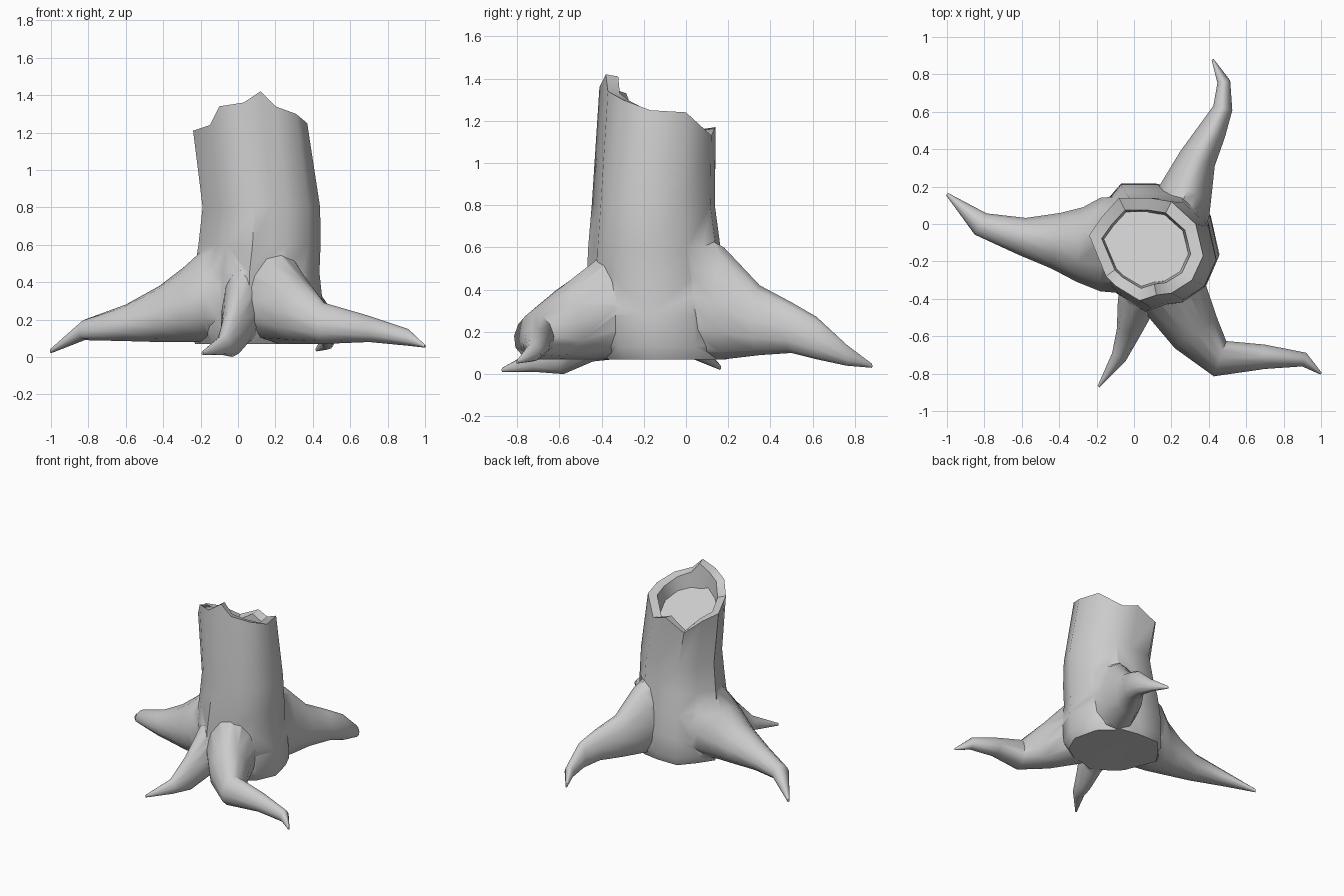
import bpy, bmesh, math
from mathutils import Vector

if "Cube" in bpy.data.objects:
    bpy.data.objects.remove(bpy.data.objects["Cube"])

# Jagged broken rim: x, y, z around the trunk
RIM = [(.37, -.17, 1.25), (.33, 0, 1.24), (.2, .12, 1.13), (.08, .14, 1.17),
       (-.08, .14, 1.09), (-.17, .04, 1.17), (-.24, -.06, 1.21), (-.15, -.28, 1.24),
       (-.1, -.33, 1.34), (.03, -.41, 1.36), (.12, -.38, 1.42), (.2, -.37, 1.34), (.31, -.3, 1.3)]
RIM_C = Vector((.065, -.135))
# Trunk levels: z, centre x, centre y, scale x, scale y
LEVELS = [(.07, .1, -.11, 1.08, 1.1), (.13, .1, -.12, 1.17, 1.22), (.28, .1, -.13, 1.16, 1.24),
          (.45, .1, -.14, 1.1, 1.2), (.6, .115, -.15, 1.07, 1.14), (.8, .125, -.155, 1.03, 1.06)]
# Roots: x, y, half width, bottom z, top z
ROOTS = {
    "left_root": [(.05, -.11, .27, .08, .74), (-.18, -.11, .25, .08, .58), (-.29, -.11, .2, .08, .48),
                  (-.42, -.09, .15, .08, .38), (-.6, -.065, .1, .085, .28), (-.82, .0, .065, .09, .2),
                  (-1, .16, .008, .02, .045)],
    "back_root": [(.2, -.08, .19, .07, .74), (.28, .18, .14, .07, .6), (.34, .35, .1, .09, .42),
                  (.42, .5, .075, .1, .34), (.475, .62, .052, .07, .27), (.48, .76, .035, .04, .14),
                  (.42, .88, .006, .03, .05)],
    "front_right_root": [(.17, -.2, .2, .08, .7), (.22, -.4, .18, .07, .56), (.33, -.58, .14, .07, .42),
                         (.46, -.72, .1, .07, .29), (.7, -.71, .065, .08, .22), (.91, -.725, .038, .06, .15),
                         (1, -.8, .006, .05, .065)],
    "front_left_root": [(.06, -.25, .13, .08, .62), (.01, -.44, .1, .06, .46), (-.03, -.58, .065, .0, .27),
                        (-.08, -.71, .042, .01, .12), (-.19, -.87, .006, .01, .03)],
}


def loft(name, rings):
    """Closed skin through rings of equal point count, capped at both ends."""
    bm = bmesh.new()
    loops = [[bm.verts.new(p) for p in r] for r in rings]
    n = len(loops[0])
    for a, b in zip(loops, loops[1:]):
        for i in range(n):
            j = (i + 1) % n
            bm.faces.new((a[i], a[j], b[j], b[i]))
    bm.faces.new(loops[0][::-1])
    bm.faces.new(loops[-1])
    bmesh.ops.recalc_face_normals(bm, faces=bm.faces)
    me = bpy.data.meshes.new(name)
    bm.to_mesh(me)
    bm.free()
    ob = bpy.data.objects.new(name, me)
    bpy.context.collection.objects.link(ob)
    return ob


def trunk_rings():
    d = [Vector((x, y)) - RIM_C for x, y, z in RIM]
    rings = [[(cx + v.x * sx, cy + v.y * sy, z) for v in d] for z, cx, cy, sx, sy in LEVELS]
    rings.append(RIM)
    # Rim thickness, then the sloping floor of the hollow
    rings.append([(RIM_C.x + v.x * .78, RIM_C.y + v.y * .76, p[2] - .01) for v, p in zip(d, RIM)])
    rings.append([(RIM_C.x + v.x * .74, RIM_C.y + v.y * .72, 1.12 - .4 * v.y) for v in d])
    return rings


def root_rings(path, sides=12):
    rings = []
    for k, (x, y, w, lo, hi) in enumerate(path):
        a, b = path[max(k - 1, 0)], path[min(k + 1, len(path) - 1)]
        side = Vector((a[1] - b[1], b[0] - a[0])).normalized()
        ring = []
        for i in range(sides):
            t = 2 * math.pi * i / sides
            u = w * math.cos(t) * (1 - .15 * math.sin(t))   # wider near the ground
            ring.append((x + side.x * u, y + side.y * u, (lo + hi) / 2 + (hi - lo) / 2 * math.sin(t)))
        rings.append(ring)
    return rings


# Hollow trunk with the roots fused on
stump = loft("tree_stump", trunk_rings())
bpy.context.view_layer.objects.active = stump
stump.select_set(True)
for name, path in ROOTS.items():
    root = loft(name, root_rings(path))
    mod = stump.modifiers.new(name, 'BOOLEAN')
    mod.operation, mod.solver, mod.object = 'UNION', 'EXACT', root
    bpy.ops.object.modifier_apply(modifier=mod.name)
    bpy.data.objects.remove(root)
bpy.ops.object.shade_smooth_by_angle(angle=math.radians(50))
